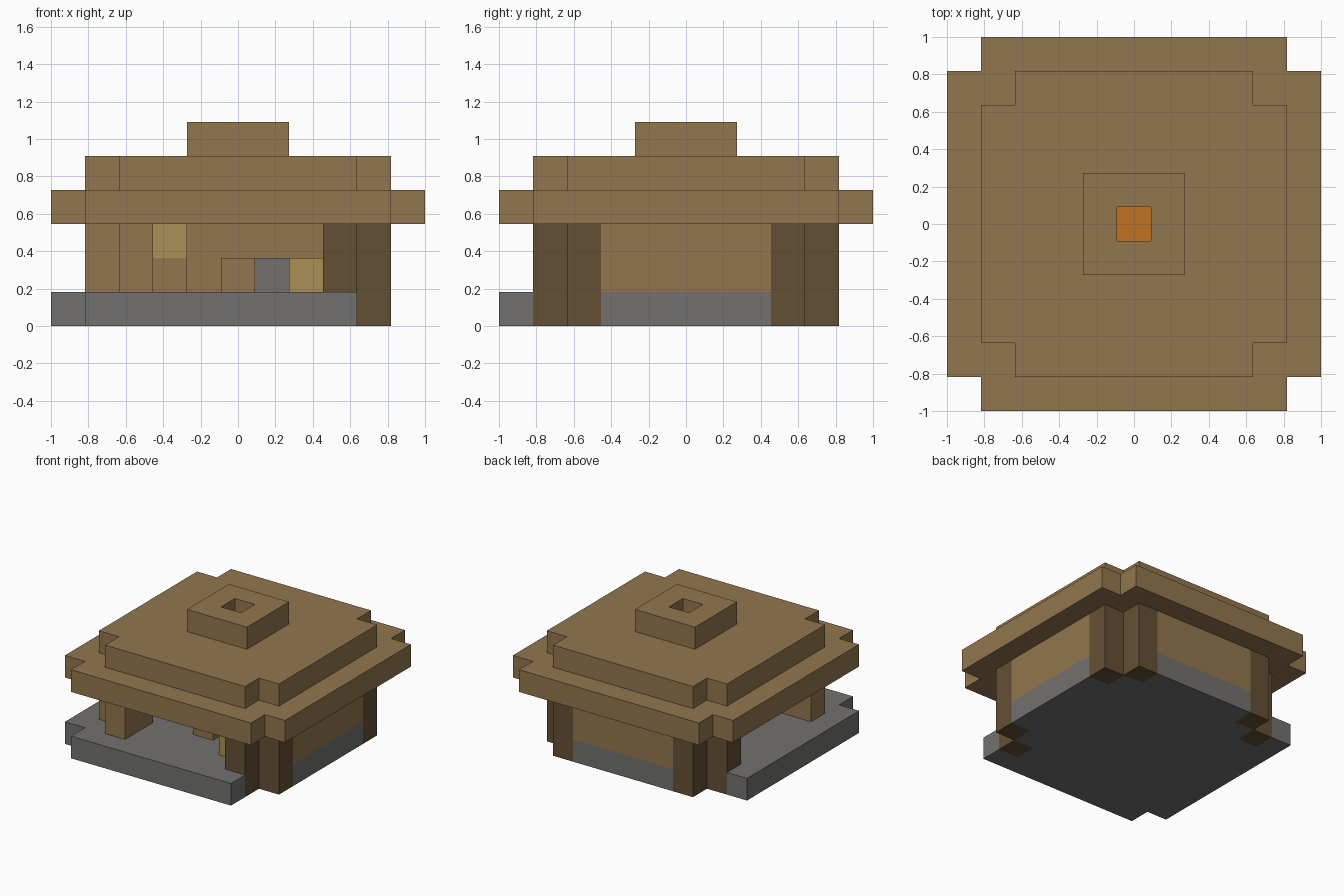
import bpy
import bmesh

U = 2 / 11          # edge length of one building block

cube = bpy.data.objects.get("Cube")
if cube:
    bpy.data.objects.remove(cube, do_unlink=True)


def material(name, hex_code):
    def linear(c):
        return c / 12.92 if c <= 0.04045 else ((c + 0.055) / 1.055) ** 2.4
    rgb = [linear(int(hex_code[i:i + 2], 16) / 255) for i in (0, 2, 4)]
    m = bpy.data.materials.new(name)
    m.use_nodes = True
    m.diffuse_color = (*rgb, 1)
    m.node_tree.nodes["Principled BSDF"].inputs["Base Color"].default_value = (*rgb, 1)
    return m


WOOD = material("plank_brown", "92764E")
DARK = material("dark_timber", "645034")
STONE = material("stone_grey", "727170")
STRAW = material("straw_yellow", "A89055")
FIRE = material("fire_orange", "C07122")


def slab(name, cells, low, high, mat):
    """Extrude a set of grid cells from level low to level high."""
    bm = bmesh.new()
    for i, j in sorted(cells):
        x, y = (i - 5.5) * U, (j - 5.5) * U
        bm.faces.new([bm.verts.new((x + a * U, y + b * U, low * U))
                      for a, b in ((0, 0), (1, 0), (1, 1), (0, 1))])
    bmesh.ops.remove_doubles(bm, verts=bm.verts, dist=0.001)
    base = list(bm.faces)
    top = bmesh.ops.extrude_face_region(bm, geom=base, use_keep_orig=True)
    for v in top["geom"]:
        if isinstance(v, bmesh.types.BMVert):
            v.co.z = high * U
    bmesh.ops.recalc_face_normals(bm, faces=bm.faces)
    bmesh.ops.dissolve_limit(bm, angle_limit=0.01, verts=bm.verts, edges=bm.edges)
    mesh = bpy.data.meshes.new(name)
    bm.to_mesh(mesh)
    bm.free()
    mesh.materials.append(mat)
    obj = bpy.data.objects.new(name, mesh)
    bpy.context.collection.objects.link(obj)
    return obj


def square(a, b):
    return {(i, j) for i in range(a, b + 1) for j in range(a, b + 1)}


def notched(a, b):
    return square(a, b) - {(a, a), (a, b), (b, a), (b, b)}


# Stone floor with the footings of the two walls
posts = [(8, 1), (9, 2), (9, 8), (8, 9), (2, 9), (1, 8)]
side_run = {(9, k) for k in range(3, 8)}
back_run = {(k, 9) for k in range(3, 8)}
floor = (square(0, 8) - {(0, 0)} - set(posts)) | side_run | back_run
slab("stone_floor", floor, 0, 1, STONE)

# Plank walls
slab("left_wall", side_run, 1, 3, WOOD)
slab("back_wall", back_run, 1, 3, WOOD)

# Dark corner posts, paired around each notch, with an inner brace
for n, cell in enumerate(posts):
    slab(f"corner_post_{n + 1}", {cell}, 0, 3, DARK)
for n, cell in enumerate([(8, 2), (8, 8), (2, 8)]):
    slab(f"inner_brace_{n + 1}", {cell}, 1, 3, DARK)

# Lighter post at the open corner
slab("open_corner_post", {(1, 2), (2, 1), (2, 2)}, 1, 3, WOOD)

# Furnishings
slab("fire", {(5, 5)}, 1, 2, FIRE)
slab("stool", {(5, 3)}, 1, 2, WOOD)
slab("straw_bale", {(7, 2)}, 1, 2, STRAW)
slab("stone_block", {(6, 8)}, 1, 2, STONE)
slab("lamp_stand", {(3, 8)}, 1, 2, WOOD)
slab("lamp", {(3, 8)}, 2, 3, STRAW)

# Stepped roof, open in the middle as a chimney
hole = {(5, 5)}
slab("roof_eave", notched(0, 10) - hole, 3, 4, WOOD)
slab("roof_upper", notched(1, 9) - hole, 4, 5, WOOD)
slab("chimney", square(4, 6) - hole, 5, 6, WOOD)
